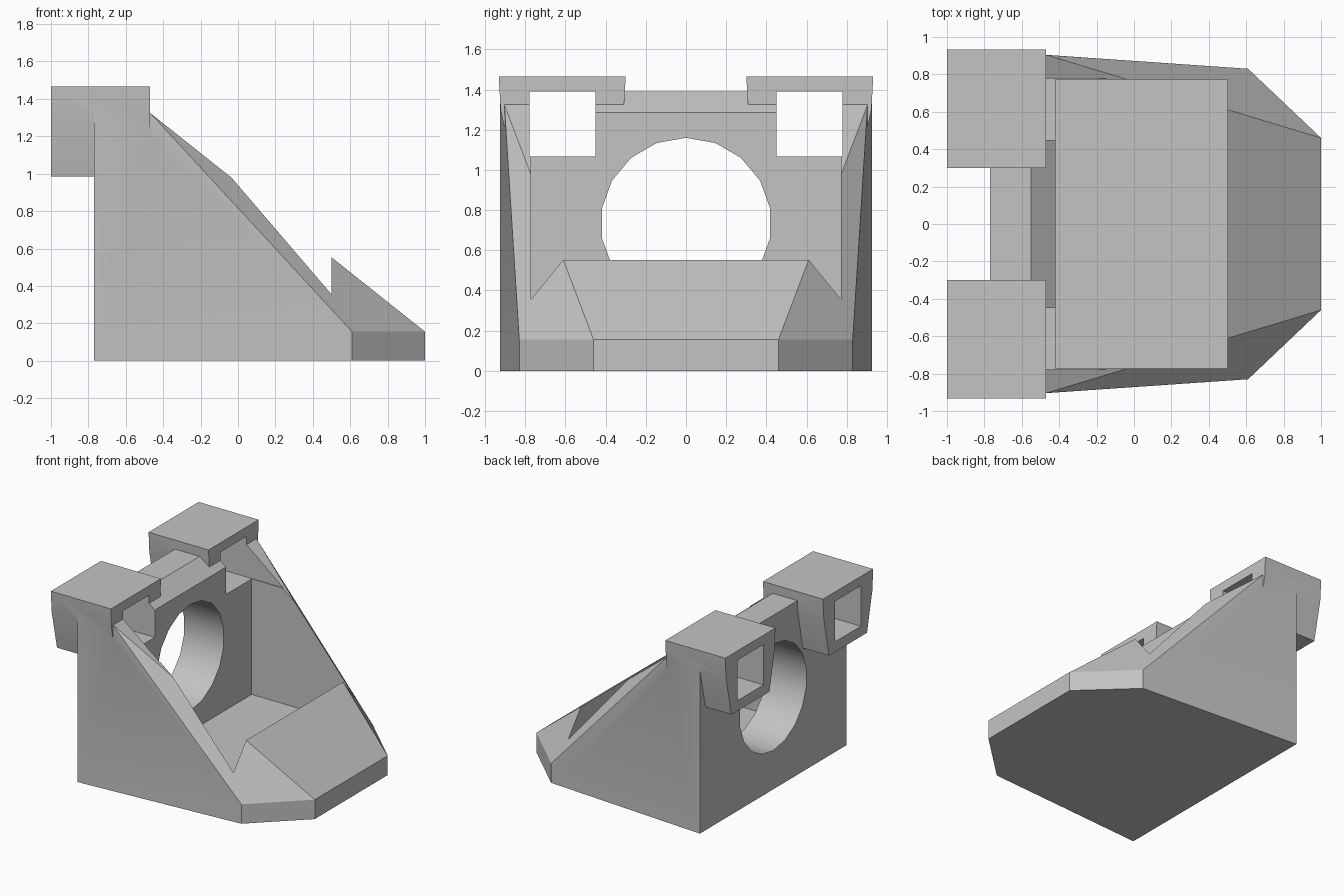
import bpy, bmesh, math
from mathutils import Matrix

cube = bpy.data.objects.get("Cube")
if cube:
    bpy.data.objects.remove(cube, do_unlink=True)

grey = bpy.data.materials.new("plain grey")
grey.use_nodes = True
grey.diffuse_color = (0.55, 0.55, 0.55, 1)
grey.node_tree.nodes["Principled BSDF"].inputs["Base Color"].default_value = (0.55, 0.55, 0.55, 1)


def finish(name, bm):
    bmesh.ops.recalc_face_normals(bm, faces=bm.faces[:])
    mesh = bpy.data.meshes.new(name)
    bm.to_mesh(mesh)
    bm.free()
    obj = bpy.data.objects.new(name, mesh)
    bpy.context.collection.objects.link(obj)
    mesh.materials.append(grey)
    return obj


def box(name, x0, x1, y0, y1, z0, z1):
    bm = bmesh.new()
    bmesh.ops.create_cube(bm, size=1)
    for v in bm.verts:
        v.co = (x1 if v.co.x > 0 else x0, y1 if v.co.y > 0 else y0, z1 if v.co.z > 0 else z0)
    return finish(name, bm)


def bore(name, x0, x1, z, radius=0.425):
    # 18-sided cylinder lying along x, with a corner at the top
    bm = bmesh.new()
    bmesh.ops.create_cone(bm, cap_ends=True, segments=18, radius1=radius, radius2=radius, depth=x1 - x0)
    bm.transform(Matrix.Rotation(math.pi / 2, 4, "Y"))
    top = max(bm.verts, key=lambda v: v.co.z)
    bm.transform(Matrix.Rotation(math.atan2(top.co.y, top.co.z), 4, "X"))
    bm.transform(Matrix.Translation(((x0 + x1) / 2, 0, z)))
    return finish(name, bm)


def boolean(target, tool, operation):
    mod = target.modifiers.new(tool.name, "BOOLEAN")
    mod.operation = operation
    mod.solver = "EXACT"
    mod.object = tool
    bpy.context.view_layer.objects.active = target
    bpy.ops.object.modifier_apply(modifier=mod.name)
    bpy.data.objects.remove(tool, do_unlink=True)


# Wedge body with chamfered front corners
bm = bmesh.new()
corners = [(-0.77, 0.925, 0), (0.61, 0.83, 0), (1, 0.46, 0), (0.61, 0.83, 0.155), (1, 0.46, 0.155),
           (-0.47, 0.904, 1.325), (-0.552, 0.91, 1.39), (-0.77, 0.925, 1.39)]
for x, y, z in corners:
    for side in (-1, 1):
        bm.verts.new((x, side * y, z))
bmesh.ops.convex_hull(bm, input=bm.verts[:])
bmesh.ops.dissolve_limit(bm, angle_limit=0.03, verts=bm.verts[:], edges=bm.edges[:])
body = finish("bracket_body", bm)

# Tapered sockets on the upper back corners
for side in (-1, 1):
    bm = bmesh.new()
    rings = []
    for z, y0, y1 in ((0.985, 0.375, 0.855), (1.30, 0.31, 0.923), (1.465, 0.30, 0.932)):
        rings.append([bm.verts.new((x, side * y, z))
                      for x, y in ((-1, y0), (-0.47, y0), (-0.47, y1), (-1, y1))])
    for low, high in zip(rings, rings[1:]):
        for i in range(4):
            j = (i + 1) % 4
            bm.faces.new((low[i], low[j], high[j], high[i]))
    bm.faces.new(rings[0])
    bm.faces.new(rings[-1])
    boolean(body, finish("socket", bm), "UNION")

# Open compartment, large bores and square socket holes
boolean(body, box("compartment", -0.42, 0.5, -0.772, 0.772, 0.145, 2), "DIFFERENCE")
boolean(body, bore("rear_bore", -0.9, 0, 0.735), "DIFFERENCE")
boolean(body, bore("front_cradle", 0.3, 1.2, 0.66), "DIFFERENCE")
for side in (-1, 1):
    y0, y1 = sorted((side * 0.45, side * 0.778))
    boolean(body, box("socket_hole", -1.2, 0, y0, y1, 1.067, 1.39), "DIFFERENCE")

bpy.ops.object.select_all(action="DESELECT")
body.select_set(True)
bpy.context.view_layer.objects.active = body
bpy.ops.object.shade_smooth_by_angle(angle=math.radians(25))
